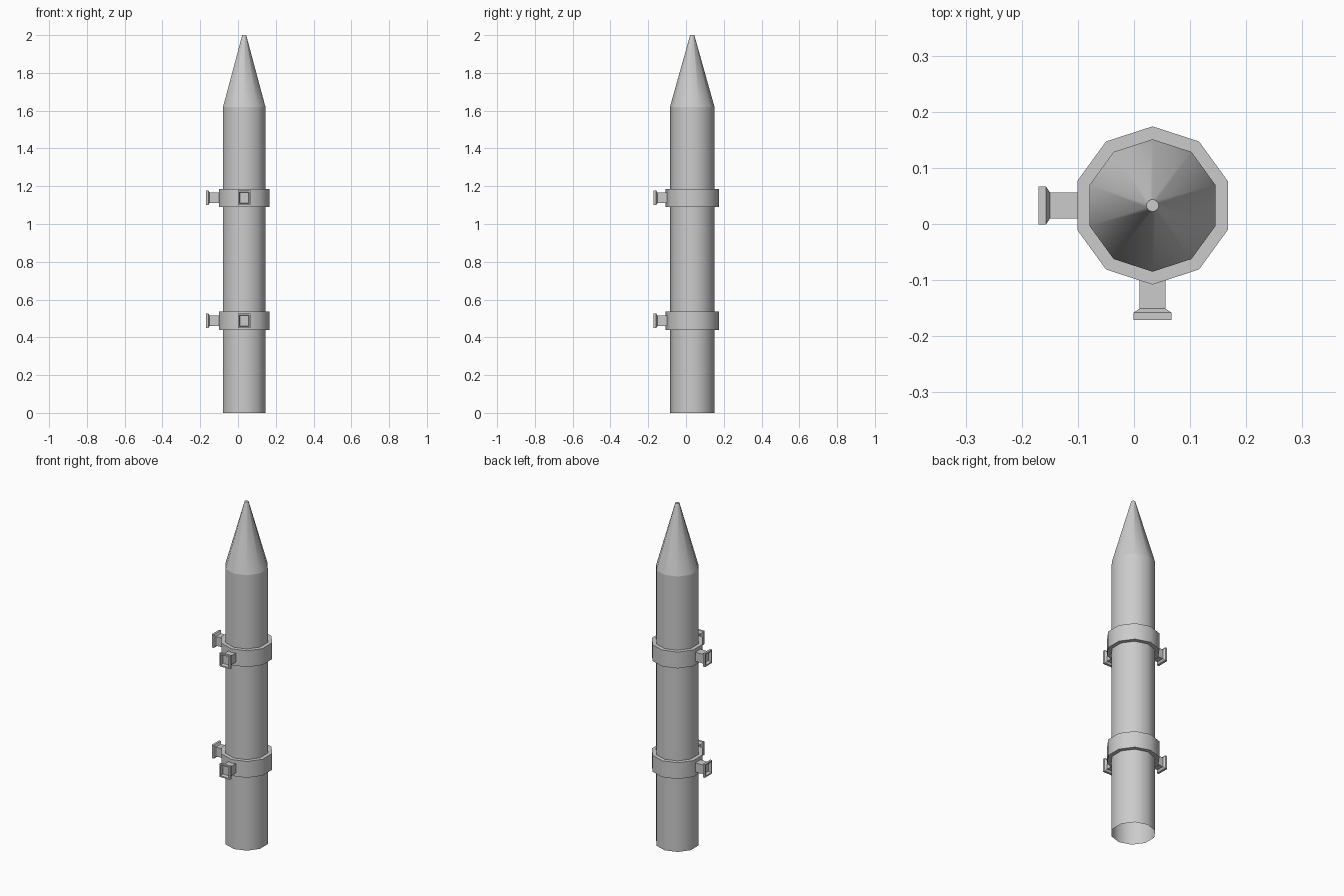
import bpy, bmesh, math
from mathutils import Matrix

if "Cube" in bpy.data.objects:
    bpy.data.objects.remove(bpy.data.objects["Cube"])

CX = CY = 0.033


def finish(name, bm, angle=40):
    bmesh.ops.recalc_face_normals(bm, faces=bm.faces)
    me = bpy.data.meshes.new(name)
    bm.to_mesh(me)
    bm.free()
    ob = bpy.data.objects.new(name, me)
    bpy.context.collection.objects.link(ob)
    bpy.ops.object.select_all(action='DESELECT')
    ob.select_set(True)
    bpy.context.view_layer.objects.active = ob
    bpy.ops.object.shade_smooth_by_angle(angle=math.radians(angle))
    return ob


def loft(name, rings, cap_start=False, cap_end=False, closed=False, angle=40):
    """Skin a list of equal-length point loops."""
    bm = bmesh.new()
    loops = [[bm.verts.new(p) for p in r] for r in rings]
    n = len(loops[0])
    pairs = list(zip(loops, loops[1:]))
    if closed:
        pairs.append((loops[-1], loops[0]))
    for a, b in pairs:
        for i in range(n):
            j = (i + 1) % n
            bm.faces.new((a[i], a[j], b[j], b[i]))
    if cap_start:
        bm.faces.new(loops[0][::-1])
    if cap_end:
        bm.faces.new(loops[-1])
    return finish(name, bm, angle)


def decagon(r, z):
    return [(CX + r * math.cos(math.radians(90 + 36 * k)),
             CY + r * math.sin(math.radians(90 + 36 * k)), z) for k in range(10)]


def square(hw, hh, d):
    # square section at distance d in front of the pole axis
    return [(sx * hw, -d, sz * hh) for sx, sz in ((-1, -1), (1, -1), (1, 1), (-1, 1))]


# Pole shaft (open at the bottom) and pointed tip
loft("pole_shaft", [decagon(0.118, 0), decagon(0.118, 1.62)])
loft("pole_tip", [decagon(0.118, 1.62), decagon(0.011, 2.0)], cap_end=True)

for label, z in (("lower", 0.4875), ("upper", 1.1385)):
    # Collar around the shaft
    h = 0.048
    loft(label + "_collar", [decagon(0.117, z - h), decagon(0.141, z - h),
                             decagon(0.141, z + h), decagon(0.117, z + h)], closed=True)
    # Rail sockets: stem, flared flange, recessed end
    for side, turn, end in (("front", 0, 0.204), ("left", -90, 0.203)):
        ob = loft(f"{label}_{side}_socket", [
            square(0.0235, 0.027, 0.12), square(0.0235, 0.027, end - 0.02),
            square(0.034, 0.039, end - 0.013), square(0.034, 0.039, end),
            square(0.026, 0.031, end), square(0.0235, 0.027, end - 0.018)],
            cap_start=True, cap_end=True, angle=25)
        ob.matrix_world = (Matrix.Translation((CX, CY, z))
                           @ Matrix.Rotation(math.radians(turn), 4, 'Z'))
